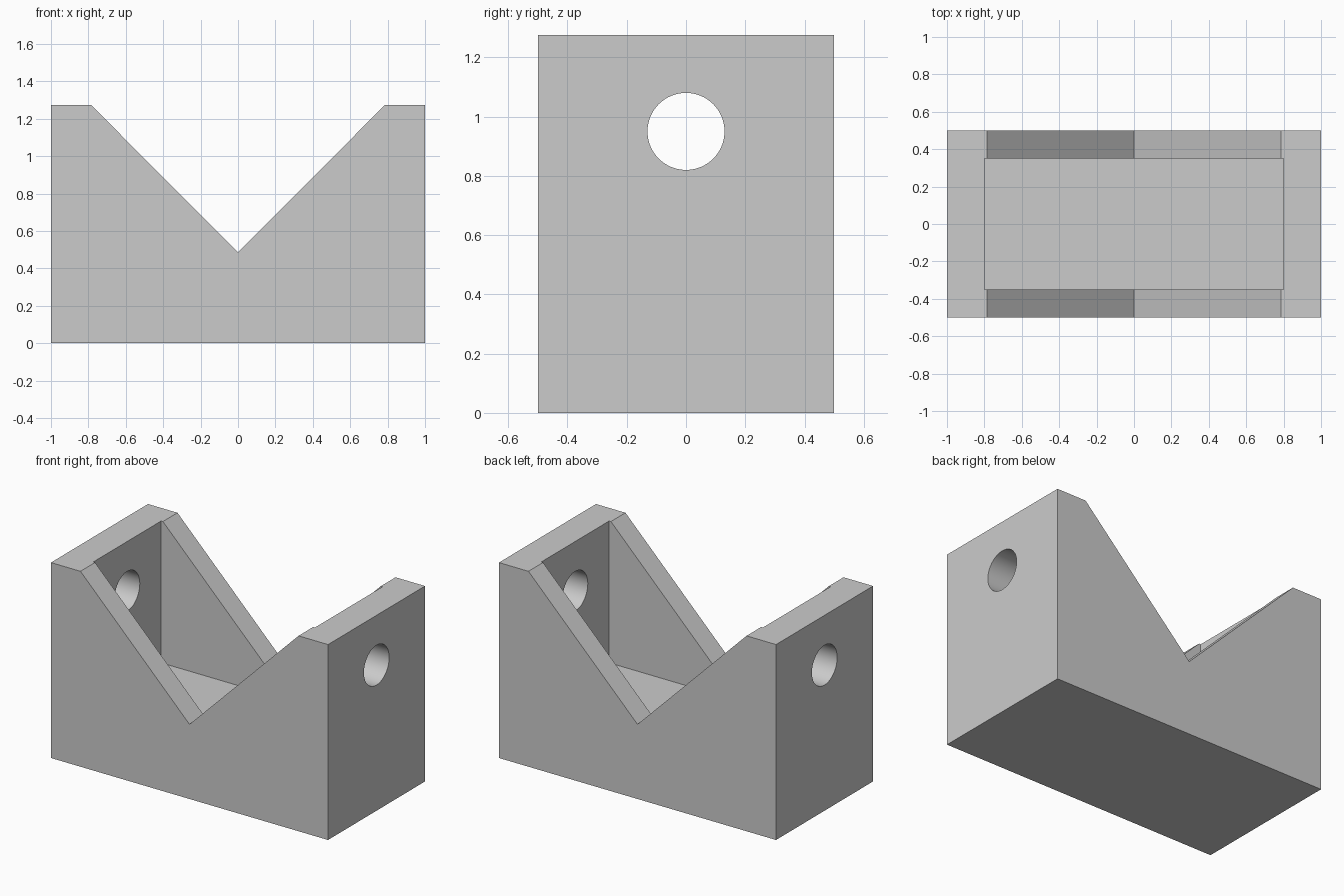
import bpy
import bmesh
import math

WIDTH, DEPTH, HEIGHT = 2.0, 1.0, 1.275
NOTCH_HALF, NOTCH_Z = 0.787, 0.487
POCKET_X, POCKET_Y, FLOOR_Z = 0.8, 0.35, 0.35
HOLE_Z, HOLE_R = 0.95, 0.13

cube = bpy.data.objects.get("Cube")
if cube:
    bpy.data.objects.remove(cube, do_unlink=True)

# Plain grey material
grey = bpy.data.materials.new("plain grey")
grey.use_nodes = True
colour = (0.6, 0.6, 0.6, 1.0)
grey.diffuse_color = colour
grey.node_tree.nodes["Principled BSDF"].inputs["Base Color"].default_value = colour

# V-notched block, extruded front to back
bm = bmesh.new()
half = WIDTH / 2
outline = [(-half, 0), (half, 0), (half, HEIGHT), (NOTCH_HALF, HEIGHT),
           (0, NOTCH_Z), (-NOTCH_HALF, HEIGHT), (-half, HEIGHT)]
front = bm.faces.new([bm.verts.new((x, -DEPTH / 2, z)) for x, z in outline])
extruded = bmesh.ops.extrude_face_region(bm, geom=[front], use_keep_orig=True)
back = [v for v in extruded["geom"] if isinstance(v, bmesh.types.BMVert)]
bmesh.ops.translate(bm, verts=back, vec=(0, DEPTH, 0))
bmesh.ops.recalc_face_normals(bm, faces=bm.faces)
mesh = bpy.data.meshes.new("notched_block")
bm.to_mesh(mesh)
bm.free()
block = bpy.data.objects.new("notched_block", mesh)
bpy.context.collection.objects.link(block)
mesh.materials.append(grey)


def cut(cutter, name):
    """Subtract the cutter from the block and hide it."""
    cutter.name = name
    cutter.data.materials.append(grey)
    cutter.hide_render = True
    mod = block.modifiers.new(name, "BOOLEAN")
    mod.operation = "DIFFERENCE"
    mod.solver = "EXACT"
    mod.object = cutter
    bpy.context.view_layer.objects.active = block
    bpy.ops.object.modifier_apply(modifier=name)
    bpy.data.objects.remove(cutter, do_unlink=True)


# Rectangular pocket, open at the top
pocket_top = HEIGHT + 0.2
bpy.ops.mesh.primitive_cube_add(size=1, location=(0, 0, (FLOOR_Z + pocket_top) / 2))
pocket = bpy.context.object
pocket.scale = (2 * POCKET_X, 2 * POCKET_Y, pocket_top - FLOOR_Z)
cut(pocket, "pocket_cutter")

# Round hole through both end walls
bpy.ops.mesh.primitive_cylinder_add(vertices=64, radius=HOLE_R, depth=WIDTH + 1,
                                    location=(0, 0, HOLE_Z),
                                    rotation=(0, math.pi / 2, 0))
cut(bpy.context.object, "hole_cutter")

# Smooth bores, crisp edges
bpy.ops.object.select_all(action="DESELECT")
block.select_set(True)
bpy.context.view_layer.objects.active = block
bpy.ops.object.shade_smooth_by_angle(angle=math.radians(30))
